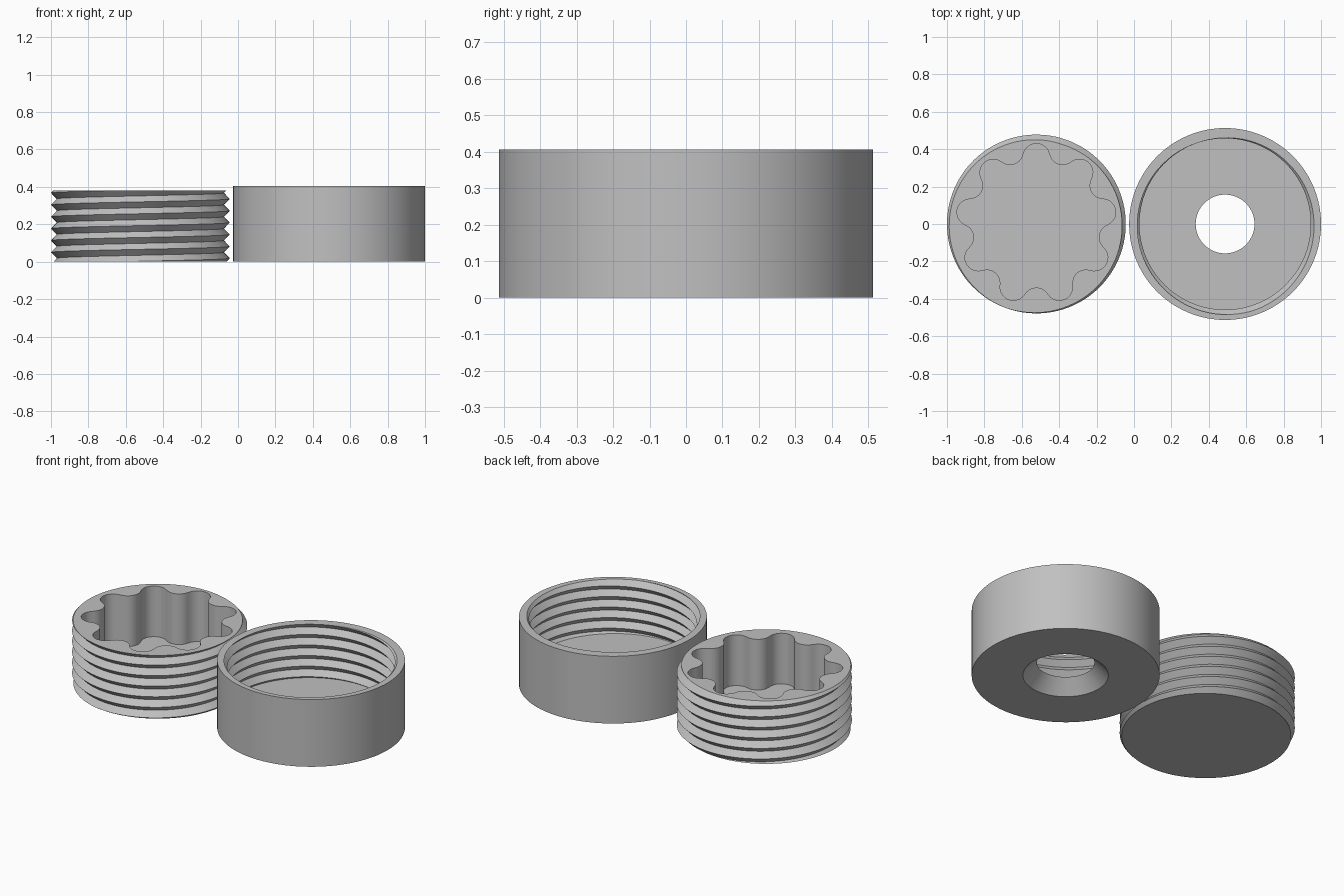
import bpy, bmesh, math
from math import cos, sin, pi, tau, radians
from mathutils import Vector

cube = bpy.data.objects.get("Cube")
if cube:
    bpy.data.objects.remove(cube)

SEG = 96
PITCH = 0.0635

grey = bpy.data.materials.new("plain_grey")
grey.use_nodes = True
grey.diffuse_color = (0.53, 0.53, 0.53, 1)
grey.node_tree.nodes["Principled BSDF"].inputs["Base Color"].default_value = (0.53, 0.53, 0.53, 1)


def add_thread(bm, root, crest, z0, z1, phase):
    """Continuous V thread around z, trimmed flat at z0 and z1.
    The crest meets z1 at the angle phase."""
    half_turns = 2 * math.ceil((z1 - z0) / PITCH) + 6
    start = z1 - PITCH * (half_turns / 2 - 1)
    cols = []
    for i in range(SEG):
        a = tau * i / SEG + phase
        cols.append([bm.verts.new(((crest if k % 2 == 0 else root) * cos(a),
                                   (crest if k % 2 == 0 else root) * sin(a),
                                   start + PITCH * (k / 2 + i / SEG)))
                     for k in range(half_turns + 1)])
    # the seam column joins one full pitch higher
    cols.append(cols[0][2:])
    for left, right in zip(cols, cols[1:]):
        for k in range(min(len(left), len(right)) - 1):
            bm.faces.new((left[k], right[k], right[k + 1], left[k + 1]))
    for z, way in ((z0, -1), (z1, 1)):
        bmesh.ops.bisect_plane(bm, geom=bm.verts[:] + bm.edges[:] + bm.faces[:],
                               dist=1e-6, plane_co=(0, 0, z),
                               plane_no=(0, 0, way), clear_outer=True)


def add_wall(bm, rings):
    """Join a list of equal sized closed rings of points with quads."""
    rows = [[bm.verts.new(p) for p in ring] for ring in rings]
    n = len(rows[0])
    for low, high in zip(rows, rows[1:]):
        for i in range(n):
            j = (i + 1) % n
            bm.faces.new((low[i], low[j], high[j], high[i]))


def circle(r, z):
    return [(r * cos(tau * i / SEG), r * sin(tau * i / SEG), z) for i in range(SEG)]


def cap(bm, z):
    """Fill the flat region between the open edges at height z."""
    edges = [e for e in bm.edges if e.is_boundary
             and all(abs(v.co.z - z) < 1e-4 for v in e.verts)]
    bmesh.ops.triangle_fill(bm, use_beauty=True, edges=edges, normal=(0, 0, 1))


def lobed_outline(lobes, r_lobe, r_bump, rho, steps):
    """Wavy outline of tangent arcs: round lobes with round bumps between."""
    pts = []
    step = pi / lobes
    for n in range(2 * lobes):
        a = pi / 2 + n * step
        out = n % 2 == 0
        own, other = (r_lobe, r_bump) if out else (r_bump, r_lobe)
        centre = Vector((own * cos(a), own * sin(a)))
        nxt = Vector((other * cos(a + step), other * sin(a + step)))
        to_next = nxt - centre
        face = a if out else a + pi
        spread = math.atan2(to_next.y, to_next.x) - face
        spread = (spread + pi) % tau - pi
        for s in range(steps):
            t = face + spread * (2 * s / steps - 1)
            pts.append((centre.x + rho * cos(t), centre.y + rho * sin(t)))
    return pts


def finish(bm, name, x):
    bmesh.ops.remove_doubles(bm, verts=bm.verts[:], dist=1e-5)
    bmesh.ops.recalc_face_normals(bm, faces=bm.faces[:])
    mesh = bpy.data.meshes.new(name)
    bm.to_mesh(mesh)
    bm.free()
    mesh.materials.append(grey)
    obj = bpy.data.objects.new(name, mesh)
    bpy.context.collection.objects.link(obj)
    obj.location.x = x
    bpy.ops.object.select_all(action='DESELECT')
    obj.select_set(True)
    bpy.context.view_layer.objects.active = obj
    bpy.ops.object.shade_smooth_by_angle(angle=radians(30))


# threaded plug with a lobed grip pocket
PLUG_H, POCKET_Z = 0.38, 0.075
bm = bmesh.new()
add_thread(bm, 0.447, 0.478, 0, PLUG_H, radians(-110))
cap(bm, 0)
outline = lobed_outline(9, 0.359, 0.411, 0.0712, 10)
add_wall(bm, [[(x, y, z) for x, y in outline] for z in (POCKET_Z, PLUG_H)])
cap(bm, POCKET_Z)
cap(bm, PLUG_H)
finish(bm, "threaded_plug", -0.522)

# round cup with an inner thread and a countersunk hole in its floor
CUP_H, FLOOR_Z = 0.405, 0.08
bm = bmesh.new()
add_thread(bm, 0.458, 0.487, FLOOR_Z, CUP_H, radians(-70))
add_wall(bm, [circle(0.513, CUP_H), circle(0.513, 0),
              circle(0.233, 0), circle(0.157, FLOOR_Z)])
cap(bm, FLOOR_Z)
cap(bm, CUP_H)
finish(bm, "threaded_cup", 0.487)
